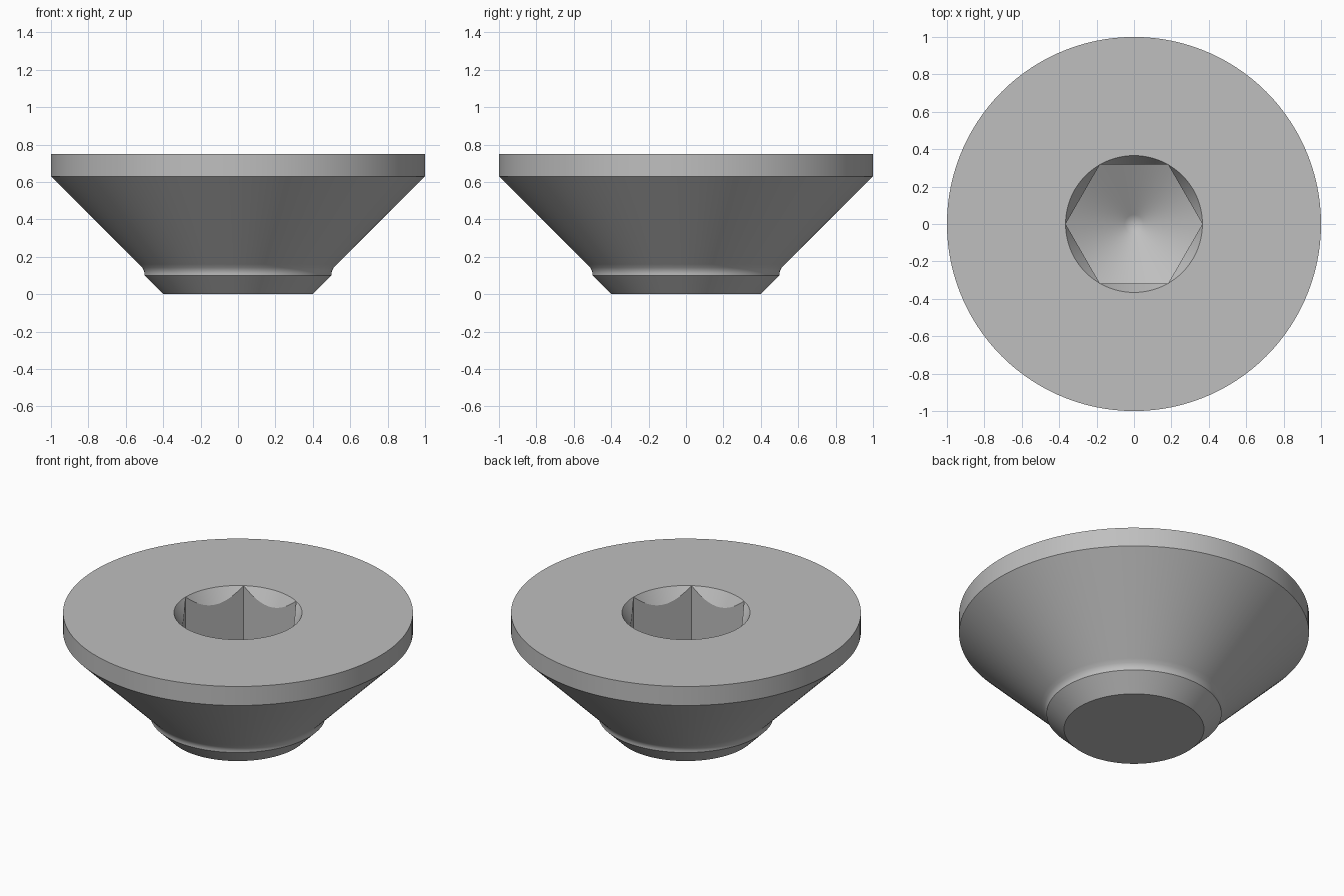
import bpy, bmesh, math

cube = bpy.data.objects.get("Cube")
if cube:
    bpy.data.objects.remove(cube, do_unlink=True)

SEGMENTS = 120            # divisible by six, so hexagon corners land on vertices
HEIGHT = 0.75
RIM = 0.366               # socket corner radius
FLAT = RIM * math.cos(math.pi / 6)

steel = bpy.data.materials.new("grey steel")
steel.use_nodes = True
colour = (0.52, 0.52, 0.52, 1)
steel.diffuse_color = colour
steel.node_tree.nodes["Principled BSDF"].inputs["Base Color"].default_value = colour


def hex_radius(angle):
    """Distance from the axis to the hexagon wall."""
    return FLAT / math.cos(angle % (math.pi / 3) - math.pi / 6)


def circle(radius, z):
    return lambda angle: (radius, z)


def chamfer_end(angle):
    r = hex_radius(angle)
    return r, HEIGHT - (RIM - r) * math.sqrt(3)


def wall_end(angle):
    r = hex_radius(angle)
    return r, TIP + r / math.sqrt(3)


TIP = 0.14                # bottom of the conical socket floor

# Outer profile: chamfered end, filleted neck, countersunk cone, straight rim
outer = [(0.4, 0), (0.5, 0.1), (0.5, 0.112), (0.503, 0.126), (0.512, 0.142),
         (0.53, 0.16), (1, 0.63), (1, HEIGHT), (RIM, HEIGHT)]
rings = [circle(r, z) for r, z in outer]
# Hexagon socket: conical lead-in, six flat walls, drilled floor
rings += [chamfer_end, wall_end, circle(0.05, TIP + 0.05 / math.sqrt(3))]

bm = bmesh.new()
loops = []
for ring in rings:
    loop = []
    for i in range(SEGMENTS):
        angle = math.tau * i / SEGMENTS
        r, z = ring(angle)
        loop.append(bm.verts.new((r * math.cos(angle), r * math.sin(angle), z)))
    loops.append(loop)

for low, high in zip(loops, loops[1:]):
    for i in range(SEGMENTS):
        j = (i + 1) % SEGMENTS
        bm.faces.new((low[i], low[j], high[j], high[i]))

# Close the end and the socket floor
bm.faces.new(loops[0][::-1])
tip = bm.verts.new((0, 0, TIP))
for i in range(SEGMENTS):
    bm.faces.new((loops[-1][i], loops[-1][(i + 1) % SEGMENTS], tip))

bmesh.ops.remove_doubles(bm, verts=bm.verts[:], dist=0.00001)
bmesh.ops.recalc_face_normals(bm, faces=bm.faces[:])
mesh = bpy.data.meshes.new("countersunk_screw")
bm.to_mesh(mesh)
bm.free()
mesh.materials.append(steel)

screw = bpy.data.objects.new("countersunk_screw", mesh)
bpy.context.collection.objects.link(screw)
bpy.ops.object.select_all(action="DESELECT")
screw.select_set(True)
bpy.context.view_layer.objects.active = screw
bpy.ops.object.shade_smooth_by_angle(angle=math.radians(27))
